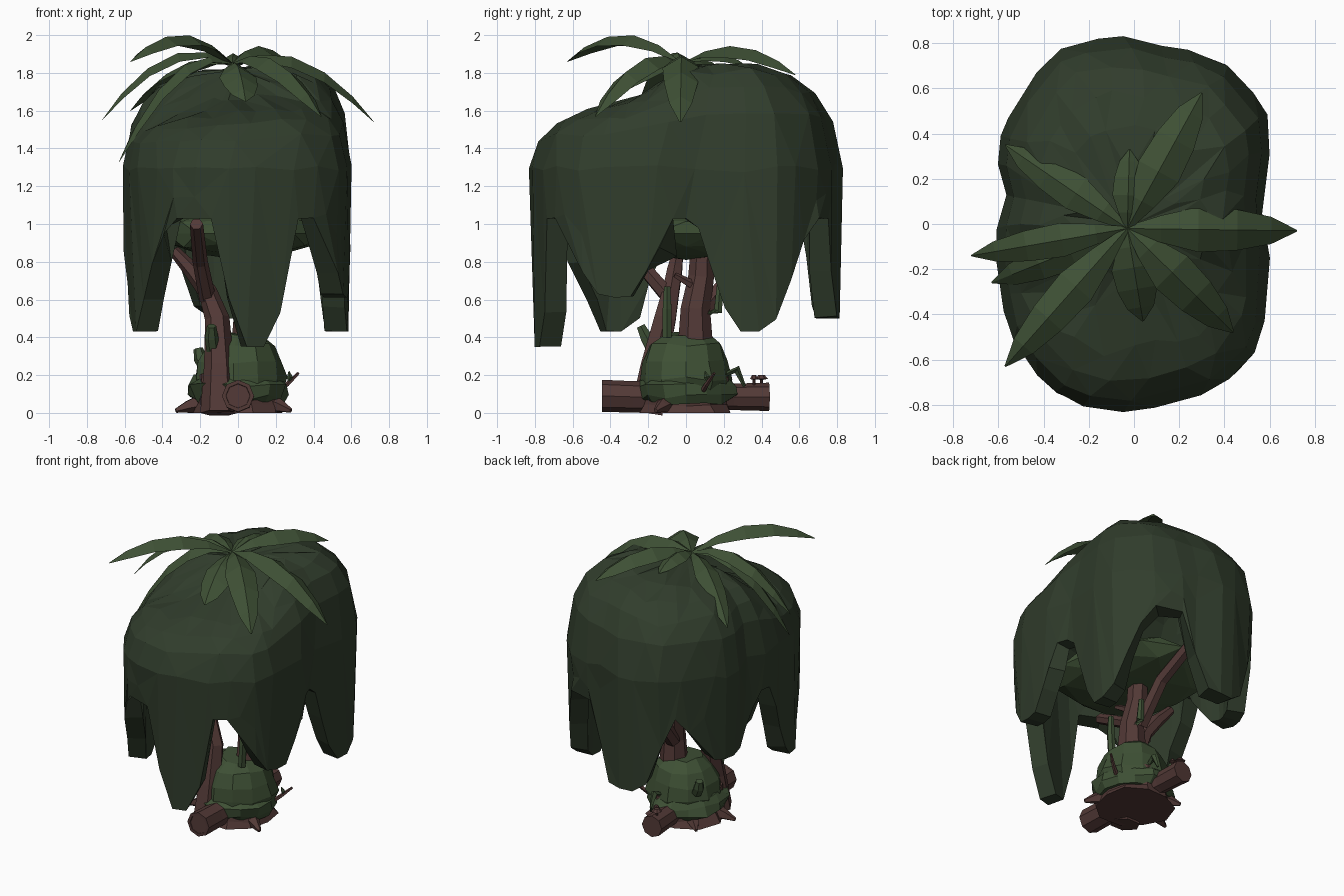
import bpy, bmesh, math, random
from mathutils import Vector

if "Cube" in bpy.data.objects:
    bpy.data.objects.remove(bpy.data.objects["Cube"])

random.seed(4)

def material(name, rgb):
    m = bpy.data.materials.new(name)
    m.diffuse_color = (*rgb, 1)
    m.use_nodes = True
    m.node_tree.nodes["Principled BSDF"].inputs["Base Color"].default_value = m.diffuse_color
    return m

LEAF = material("dark_leaf", (0.03, 0.046, 0.025))
MOSS = material("moss", (0.048, 0.08, 0.035))
BARK = material("bark", (0.085, 0.041, 0.037))

def make(name, bm, mat):
    bmesh.ops.recalc_face_normals(bm, faces=bm.faces)
    me = bpy.data.meshes.new(name)
    bm.to_mesh(me)
    bm.free()
    me.materials.append(mat)
    ob = bpy.data.objects.new(name, me)
    bpy.context.collection.objects.link(ob)
    return ob

def loft(bm, rings, caps=True):
    loops = [[bm.verts.new(p) for p in r] for r in rings]
    n = len(loops[0])
    for a, b in zip(loops, loops[1:]):
        for i in range(n):
            j = (i + 1) % n
            bm.faces.new((a[i], a[j], b[j], b[i]))
    if caps:
        bm.faces.new(loops[0])
        bm.faces.new(loops[-1])

def interp(keys, t):
    for (a, va), (b, vb) in zip(keys, keys[1:]):
        if t <= b:
            f = max(0, (t - a) / (b - a))
            return va + (vb - va) * f
    return keys[-1][1]

def limb(name, pts, radii, mat, sides=6):
    """Faceted tube through the points."""
    bm = bmesh.new()
    pts = [Vector(p) for p in pts]
    rings = []
    for i, p in enumerate(pts):
        d = (pts[min(i + 1, len(pts) - 1)] - pts[max(i - 1, 0)]).normalized()
        u = d.cross(Vector((0, 1, 0.01)) if abs(d.y) < 0.9 else Vector((0, 0, 1))).normalized()
        v = d.cross(u)
        rings.append([p + radii[i] * (u * math.cos(k * math.tau / sides) + v * math.sin(k * math.tau / sides))
                      for k in range(sides)])
    loft(bm, rings)
    return make(name, bm, mat)

# Canopy: plan outline, roof height along y, and hanging lobes around the rim
plan = [(-0.05, -0.83), (0.2, -0.78), (0.38, -0.72), (0.53, -0.57), (0.59, -0.3), (0.56, 0.03),
        (0.58, 0.2), (0.585, 0.5), (0.37, 0.73), (0.15, 0.78), (-0.05, 0.83), (-0.33, 0.77),
        (-0.5, 0.57), (-0.6, 0.33), (-0.56, 0.12), (-0.585, -0.3), (-0.54, -0.5), (-0.3, -0.78)]
polar = sorted((math.degrees(math.atan2(y, x)) % 360, math.hypot(x, y)) for x, y in plan)
polar = [(polar[-1][0] - 360, polar[-1][1])] + polar + [(polar[0][0] + 360, polar[0][1])]
roof = [(-0.8, 1.62), (-0.3, 1.63), (-0.15, 1.72), (0, 1.82), (0.35, 1.84), (0.8, 1.83)]
# angle, half width at the rim, half width at the tip, tip height
lobes = [(277, 14, 8, 0.35), (215, 27, 5, 0.43), (31, 25, 7, 0.43),
         (327, 26, 6, 0.61), (96, 22, 9, 0.5), (150, 28, 9, 0.68)]

def rim(deg):
    z = 1.03
    for a, top, tip, low in lobes:
        d = abs((deg - a + 180) % 360 - 180)
        if d < top:
            f = min(1, (top - d) / (top - tip))
            z = min(z, 1.0 + (low - 1.0) * f)
    return z

N = 54
rings = []
for s in (0.06, 0.3, 0.52, 0.7, 0.84, 0.94, 1.0):
    ring = []
    for i in range(N):
        deg = 360 * i / N
        a, r = math.radians(deg), interp(polar, deg) * s
        x, y = r * math.cos(a), r * math.sin(a)
        z = 1.3 + (interp(roof, y) + 0.1 * x - 1.3) * math.sqrt(1 - s ** (4.2 if y > 0 else 3.8))
        j = 0.012 if 0.2 < s < 0.97 else 0
        ring.append((x, y, z + random.uniform(-j, j)))
    rings.append(ring)
for f in (0.3, 0.65, 1.0):
    ring = []
    for i in range(N):
        deg = 360 * i / N
        z = 1.3 + (rim(deg) - 1.3) * f
        r = interp(polar, deg) * (1 - 0.03 * (1.3 - z) + random.uniform(-0.015, 0.008))
        a = math.radians(deg)
        ring.append((r * math.cos(a), r * math.sin(a), z))
    rings.append(ring)
bm = bmesh.new()
loft(bm, rings, caps=False)
bmesh.ops.holes_fill(bm, edges=[e for e in bm.edges if e.is_boundary and e.verts[0].co.z > 1.5], sides=N)
canopy = make("canopy", bm, LEAF)
# Decimate gives the large irregular facets, solidify the shell thickness
mod = canopy.modifiers.new("facets", 'DECIMATE')
mod.ratio = 0.35
mod = canopy.modifiers.new("thickness", 'SOLIDIFY')
mod.thickness = 0.12
mod.offset = -1

# Inner foliage beneath the canopy roof
bm = bmesh.new()
bmesh.ops.create_icosphere(bm, subdivisions=2, radius=1)
for v in bm.verts:
    k = random.uniform(0.9, 1.05)
    v.co = Vector((0.02 + v.co.x * 0.45 * k, v.co.y * 0.5 * k, 0.95 + v.co.z * 0.14 * k))
make("inner_foliage", bm, MOSS)

# Crown fronds: tip, peak lift of the bend, half width
crown = Vector((-0.03, -0.02, 1.85))
fronds = [((0.72, -0.03, 1.54), 0.15, 0.1), ((0.3, 0.58, 1.79), 0.1, 0.1),
          ((-0.72, -0.14, 1.55), 0.17, 0.075), ((-0.63, -0.26, 1.33), 0.2, 0.08),
          ((-0.57, -0.63, 1.86), 0.13, 0.09), ((0.44, -0.48, 1.57), 0.13, 0.1),
          ((0.04, -0.43, 1.65), 0.05, 0.1), ((-0.57, 0.35, 1.6), 0.1, 0.08),
          ((-0.02, 0.33, 1.83), 0.05, 0.07)]
for n, (tip, lift, w) in enumerate(fronds):
    tip = Vector(tip)
    side = (tip - crown).cross(Vector((0, 0, 1))).normalized()
    rings = []
    for t, k in ((0, 0.12), (0.2, 0.6), (0.42, 1), (0.65, 0.9), (0.85, 0.6), (1, 0.04)):
        p = crown.lerp(tip, t) + Vector((0, 0, 4 * lift * t * (1 - t)))
        up = Vector((0, 0, w * k * 0.4))
        rings.append([p - side * w * k - up, p + up * 0.5, p + side * w * k - up, p - up * 0.1])
    bm = bmesh.new()
    loft(bm, rings)
    make(f"crown_frond_{n + 1}", bm, MOSS)

def lathe(name, prof, sides, mat, wobble, sx=1.0, sy=1.0, cx=0.0):
    bm = bmesh.new()
    rings = []
    for r, z in prof:
        ring = []
        for i in range(sides):
            a = math.tau * i / sides
            k = r * random.uniform(1 - wobble, 1 + wobble)
            ring.append((cx + sx * k * math.cos(a), sy * k * math.sin(a),
                         max(0, z + random.uniform(-wobble, wobble) * 0.2 * (z > 0.02))))
        rings.append(ring)
    loft(bm, rings)
    return make(name, bm, mat)

# Stump and its mossy mound
lathe("stump_base", [(0.25, 0), (0.23, 0.05), (0.22, 0.2)], 10, BARK, 0.08)
lathe("moss_mound", [(0.22, 0.08), (0.24, 0.18), (0.225, 0.27), (0.185, 0.36), (0.12, 0.42)],
      11, MOSS, 0.06, 1, 1.03, 0.01)
lathe("moss_skirt", [(0.22, 0.05), (0.26, 0.08), (0.26, 0.14), (0.22, 0.19)], 14, MOSS, 0.1)

# Fallen log through the stump, with a raised end ring
limb("log_front", [(0, -0.44, 0.09), (0, -0.28, 0.085), (0.01, 0, 0.085)], [0.085, 0.083, 0.08], BARK, 8)
limb("log_back", [(0, 0, 0.09), (-0.03, 0.25, 0.085), (-0.04, 0.44, 0.085)], [0.08, 0.07, 0.075], BARK, 8)
bm = bmesh.new()
rings = [[(r * math.cos(k * math.tau / 8), y, 0.09 + r * math.sin(k * math.tau / 8)) for k in range(8)]
         for r, y in ((0.085, -0.43), (0.085, -0.445), (0.065, -0.445), (0.06, -0.43))]
loft(bm, rings)
make("log_end_ring", bm, BARK)

# Trunks and branches
limb("front_trunk", [(-0.1, -0.21, 0), (-0.1, -0.17, 0.25), (-0.11, -0.11, 0.5), (-0.16, -0.08, 0.64),
                     (-0.24, -0.06, 0.75), (-0.34, -0.04, 0.86)], [0.1, 0.08, 0.065, 0.05, 0.045, 0.03], BARK)
limb("front_branch", [(-0.16, -0.08, 0.6), (-0.2, -0.25, 0.8), (-0.22, -0.6, 1.0)], [0.045, 0.04, 0.035], BARK)
limb("main_trunk", [(0.06, 0.05, 0.3), (0.06, 0.05, 0.55), (0.04, 0.08, 0.72), (0.04, 0.09, 0.95)],
     [0.1, 0.08, 0.07, 0.06], BARK, 7)
limb("back_branch", [(0.03, 0.1, 0.55), (0.02, 0.3, 0.8), (0, 0.66, 1.0)], [0.05, 0.045, 0.04], BARK)
limb("side_branch", [(0.08, 0.03, 0.68), (0.1, -0.06, 0.73)], [0.025, 0.015], BARK, 5)

# Roots
for n, (x, y) in enumerate([(-0.33, -0.08), (0.28, -0.16), (-0.22, 0.2)]):
    limb(f"root_{n + 1}", [(x * 0.5, y * 0.5, 0.06), (x * 0.8, y * 0.8, 0.035), (x, y, 0.012)],
         [0.06, 0.035, 0.012], BARK, 5)

# Twig with a small leaf
limb("twig", [(0.2, 0.08, 0.1), (0.26, 0.11, 0.15), (0.32, 0.15, 0.21)], [0.016, 0.013, 0.008], BARK, 5)
limb("twig_leaf", [(0.27, 0.12, 0.16), (0.275, 0.11, 0.19), (0.27, 0.1, 0.22)], [0.006, 0.016, 0.003], MOSS, 4)

# Succulent stems on the mound and trunk
stems = [[(-0.13, -0.17, 0.32), (-0.14, -0.21, 0.4), (-0.14, -0.24, 0.46)],
         [(0.1, -0.1, 0.4), (0.11, -0.1, 0.55), (0.11, -0.1, 0.67)],
         [(0.08, 0.09, 0.52), (0.09, 0.17, 0.54), (0.09, 0.18, 0.68)],
         [(-0.17, 0.12, 0.24), (-0.2, 0.14, 0.29), (-0.21, 0.15, 0.34)]]
for n, path in enumerate(stems):
    r = 0.036 if n in (0, 3) else 0.027
    limb(f"succulent_stem_{n + 1}", path, [r, r, r * 0.7], MOSS, 6)

# Drooping leaf behind the mound and mushrooms on the log
limb("drooping_leaf", [(0.05, 0.2, 0.2), (0.06, 0.27, 0.23), (0.06, 0.31, 0.14)], [0.012, 0.022, 0.008], MOSS, 4)
for n, (x, y, r) in enumerate([(-0.05, 0.4, 0.035), (-0.02, 0.36, 0.022)]):
    limb(f"mushroom_{n + 1}", [(x, y, 0.14), (x, y, 0.175), (x, y, 0.18), (x, y, 0.2)],
         [0.008, 0.008, r, r * 0.5], BARK, 7)
